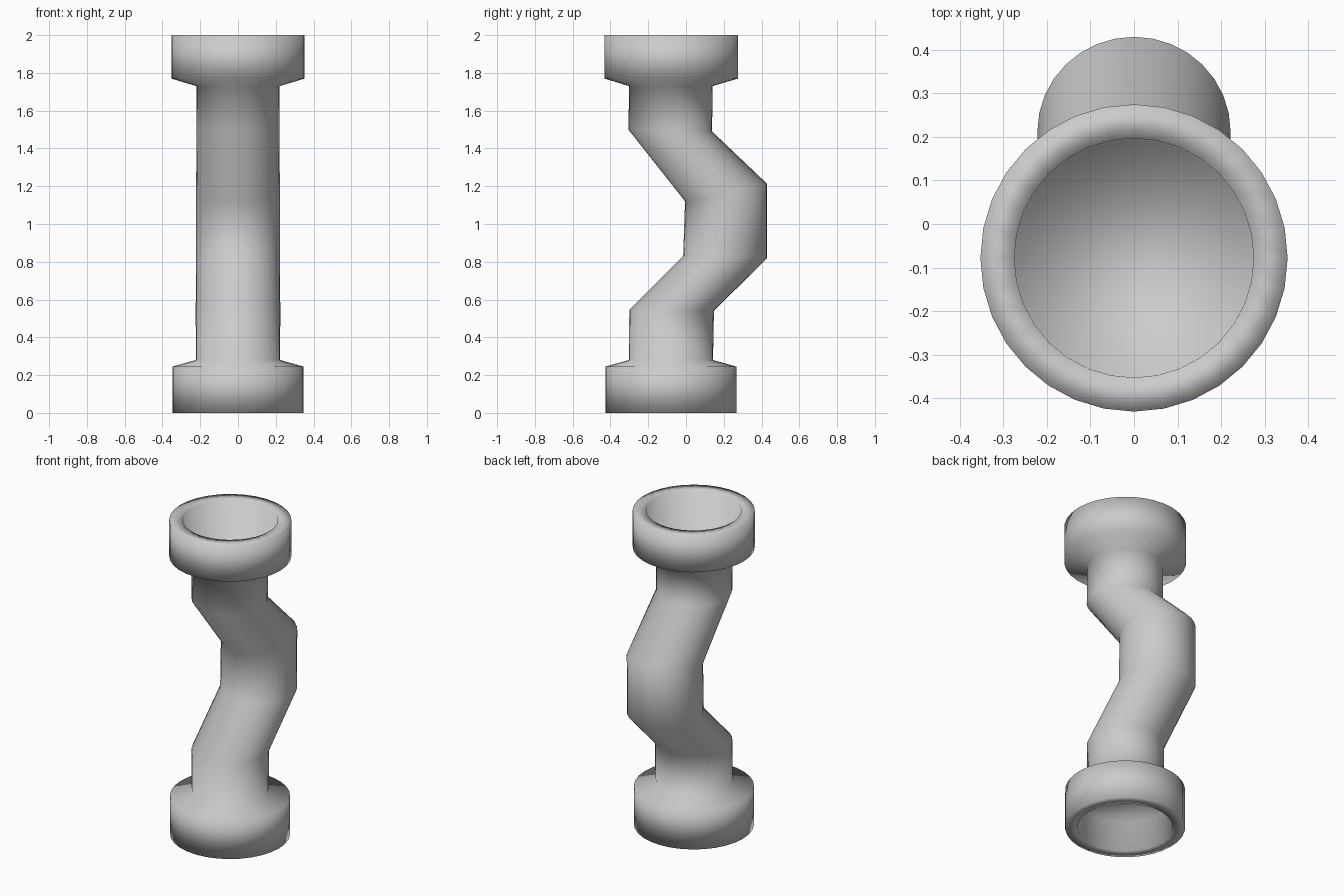
import bpy, bmesh
from math import cos, sin, pi

if "Cube" in bpy.data.objects:
    bpy.data.objects.remove(bpy.data.objects["Cube"])

SIDES = 32

# Each ring: half width in x, then (y, z) of its front and back points
def flat(r, z, yc=-0.08):
    return (r, yc - r, z, yc + r, z)

rings = [
    # bottom socket: floor, wall, rim and outer collar
    flat(0.27, 0.19), flat(0.275, 0.0), flat(0.347, 0.0), flat(0.347, 0.245),
    # bent pipe with tilted mitre rings
    flat(0.223, 0.28),
    (0.224, -0.30, 0.545, 0.148, 0.54),
    (0.222, -0.015, 0.83, 0.43, 0.82),
    (0.222, -0.005, 1.12, 0.43, 1.212),
    (0.219, -0.305, 1.50, 0.138, 1.49),
    flat(0.221, 1.73),
    # top socket: outer collar, rim, wall and floor
    flat(0.353, 1.77, -0.078), flat(0.353, 2.0, -0.078),
    flat(0.275, 2.0, -0.078), flat(0.27, 1.81, -0.078),
]

bm = bmesh.new()
loops = []
for r, y0, z0, y1, z1 in rings:
    loop = []
    for i in range(SIDES):
        a = 2 * pi * i / SIDES
        t = (1 + sin(a)) / 2
        loop.append(bm.verts.new((r * cos(a), y0 + (y1 - y0) * t, z0 + (z1 - z0) * t)))
    loops.append(loop)

# skin between neighbouring rings
for a, b in zip(loops, loops[1:]):
    for i in range(SIDES):
        j = (i + 1) % SIDES
        bm.faces.new((a[i], a[j], b[j], b[i]))

# socket floors
bm.faces.new(loops[0][::-1])
bm.faces.new(loops[-1])
bmesh.ops.recalc_face_normals(bm, faces=bm.faces)
for f in bm.faces:
    f.smooth = True

mesh = bpy.data.meshes.new("bent_pipe")
bm.to_mesh(mesh)
bm.free()
pipe = bpy.data.objects.new("bent_pipe", mesh)
bpy.context.collection.objects.link(pipe)
